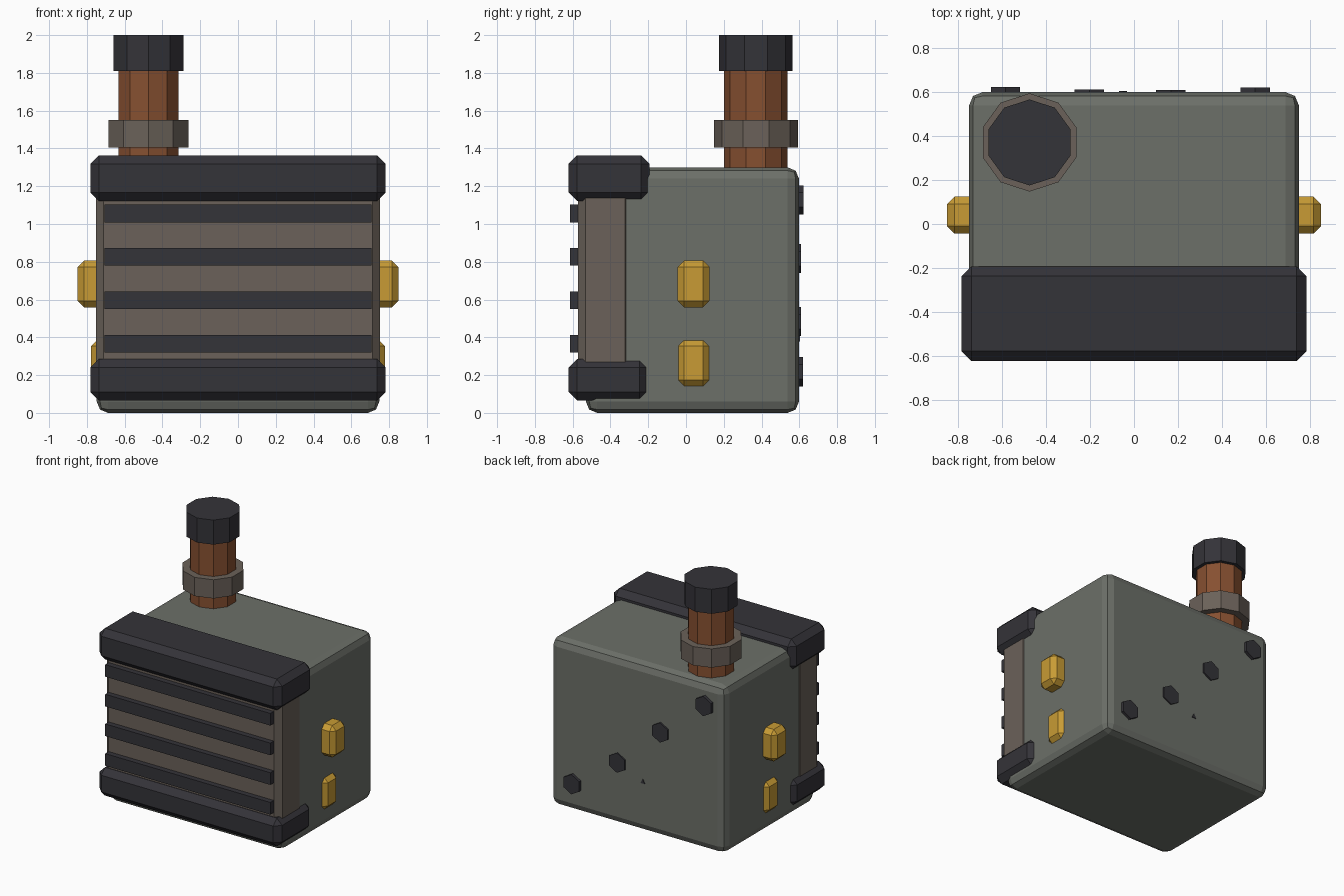
import bpy
from math import pi

if "Cube" in bpy.data.objects:
    bpy.data.objects.remove(bpy.data.objects["Cube"])


def material(name, rgb):
    m = bpy.data.materials.new(name)
    m.diffuse_color = (*rgb, 1)
    m.use_nodes = True
    m.node_tree.nodes["Principled BSDF"].inputs["Base Color"].default_value = m.diffuse_color
    return m


BODY = material("grey_green", (0.15, 0.16, 0.14))
DARK = material("dark_trim", (0.034, 0.033, 0.04))
PANEL = material("warm_grey", (0.145, 0.12, 0.1))
COPPER = material("copper", (0.24, 0.08, 0.03))
YELLOW = material("yellow", (0.58, 0.33, 0.035))


def box(name, lo, hi, mat, bevel=0.0, segments=1):
    """Box between two corners, with an optional bevel."""
    bpy.ops.mesh.primitive_cube_add(size=1, location=[(a + b) / 2 for a, b in zip(lo, hi)])
    ob = bpy.context.object
    ob.name = name
    ob.scale = [b - a for a, b in zip(lo, hi)]
    bpy.ops.object.transform_apply(location=False, rotation=False, scale=True)
    ob.data.materials.append(mat)
    if bevel:
        mod = ob.modifiers.new("Bevel", 'BEVEL')
        mod.width = bevel
        mod.segments = segments
    return ob


def prism(name, sides, radius, depth, loc, mat, rot=(0, 0, 0)):
    bpy.ops.mesh.primitive_cylinder_add(vertices=sides, radius=radius, depth=depth,
                                        location=loc, rotation=rot)
    ob = bpy.context.object
    ob.name = name
    ob.data.materials.append(mat)
    return ob


# Main housing
box("housing", (-0.748, -0.53, 0), (0.748, 0.598, 1.3), BODY, 0.06, 2)

# Front grille panel between two heavy bars
box("grille_panel", (-0.753, -0.573, 0.2), (0.753, -0.28, 1.2), PANEL, 0.042)
box("top_bar", (-0.782, -0.622, 1.122), (0.782, -0.192, 1.363), DARK, 0.045)
box("bottom_bar", (-0.782, -0.622, 0.066), (0.782, -0.2, 0.285), DARK, 0.045)

# Grille slats
for i in range(4):
    z = 0.366 + i * 0.23
    box(f"slat_{i + 1}", (-0.708, -0.615, z - 0.047), (0.708, -0.55, z + 0.047), DARK)

# Side lugs, the lower pair sunk deeper into the housing
for side, s in (("left", -1), ("right", 1)):
    for level, z, x in (("lower", 0.263, 0.695), ("upper", 0.683, 0.765)):
        box(f"{side}_{level}_lug", (s * x - 0.084, -0.044, z - 0.124),
            (s * x + 0.084, 0.124, z + 0.124), YELLOW, 0.034)

# Exhaust stack
px, py = -0.474, 0.37
prism("exhaust_pipe", 10, 0.168, 0.64, (px, py, 1.52), COPPER)
prism("exhaust_collar", 10, 0.223, 0.145, (px, py, 1.478), PANEL)
prism("exhaust_cap", 10, 0.195, 0.19, (px, py, 1.905), DARK)

# Diagonal row of hexagonal bolts on the back
bolts = [(-0.583, 0.622, 1.128), (-0.203, 0.61, 0.817),
         (0.167, 0.608, 0.483), (0.55, 0.619, 0.218)]
for i, (x, y, z) in enumerate(bolts):
    prism(f"back_bolt_{i + 1}", 6, 0.077, 0.06, (x, y - 0.03, z), DARK, (pi / 2, 0, 0))

# Tip of a sunken bolt
prism("sunken_bolt_tip", 3, 0.022, 0.03, (-0.05, 0.588, 0.39), DARK, (pi / 2, 0, 0))
